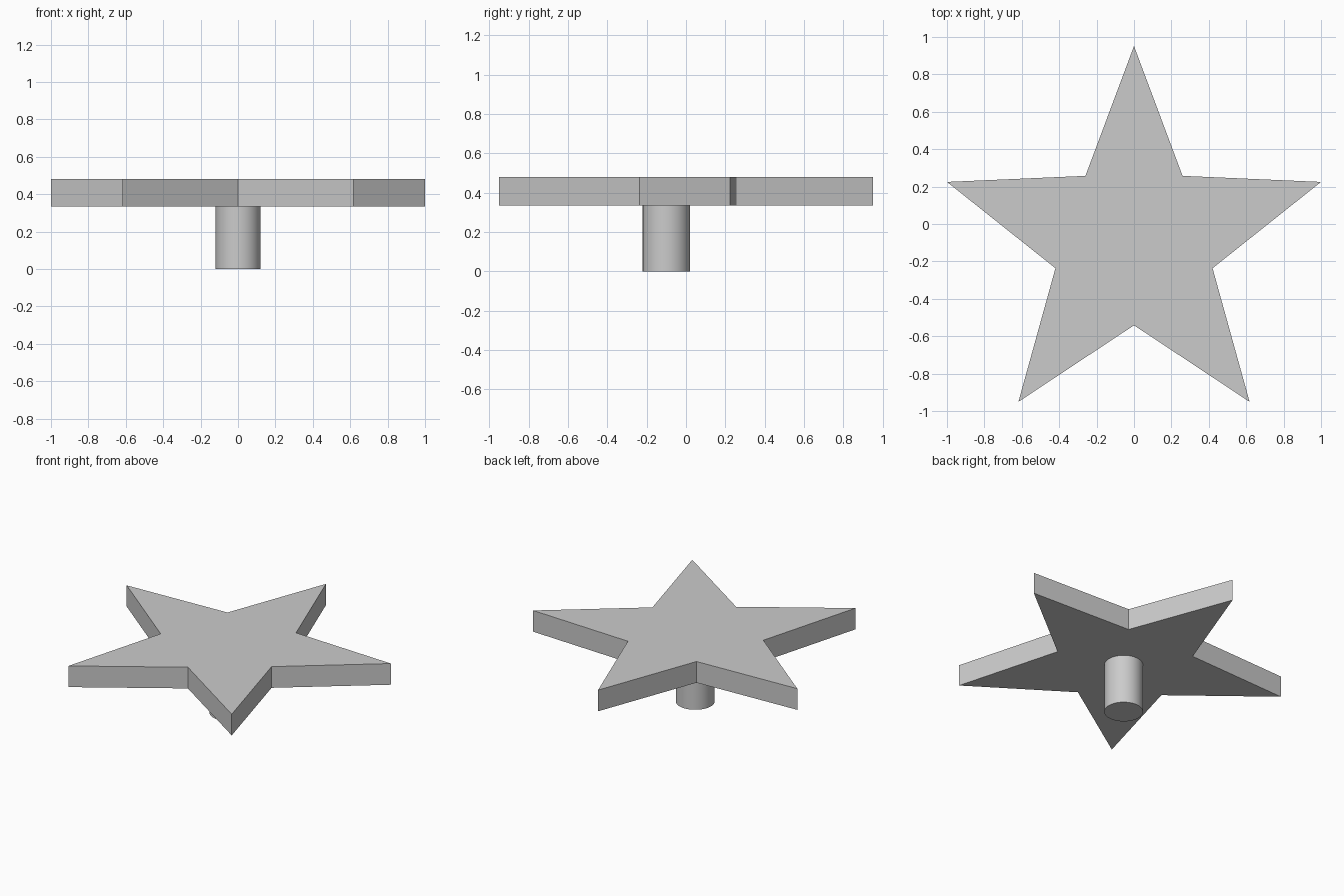
import bpy
import bmesh
from math import sin, cos, pi, radians

cube = bpy.data.objects.get("Cube")
if cube:
    bpy.data.objects.remove(cube, do_unlink=True)

OUTER = 1 / sin(radians(72))    # tips span exactly two units
INNER = OUTER * 0.42
CENTRE_Y = -0.1
PLATE_BOTTOM, PLATE_TOP = 0.335, 0.48
STEM_RADIUS = 0.12

grey = bpy.data.materials.new("plain grey")
grey.use_nodes = True
colour = (0.6, 0.6, 0.6, 1)
grey.diffuse_color = colour
grey.node_tree.nodes["Principled BSDF"].inputs["Base Color"].default_value = colour


def extruded_part(name, outline, bottom, top):
    """Extrude a closed outline of (x, y) points upwards into a solid."""
    bm = bmesh.new()
    base = bm.faces.new([bm.verts.new((x, y, bottom)) for x, y in outline])
    lifted = bmesh.ops.extrude_face_region(bm, geom=[base], use_keep_orig=True)
    verts = [v for v in lifted["geom"] if isinstance(v, bmesh.types.BMVert)]
    bmesh.ops.translate(bm, vec=(0, 0, top - bottom), verts=verts)
    bmesh.ops.recalc_face_normals(bm, faces=bm.faces)
    mesh = bpy.data.meshes.new(name)
    bm.to_mesh(mesh)
    bm.free()
    mesh.materials.append(grey)
    obj = bpy.data.objects.new(name, mesh)
    bpy.context.collection.objects.link(obj)
    return obj


def ring(radii, count):
    """Points around the centre, cycling through the radii, first one at +y."""
    for i in range(count):
        r, a = radii[i % len(radii)], pi / 2 + 2 * pi * i / count
        yield r * cos(a), CENTRE_Y + r * sin(a)


# Five-pointed star plate
extruded_part("star_plate", list(ring((OUTER, INNER), 10)), PLATE_BOTTOM, PLATE_TOP)

# Round stem below the plate
stem = extruded_part("stem", list(ring((STEM_RADIUS,), 64)), 0, PLATE_BOTTOM)
bpy.ops.object.select_all(action="DESELECT")
stem.select_set(True)
bpy.context.view_layer.objects.active = stem
bpy.ops.object.shade_smooth_by_angle(angle=radians(30))
